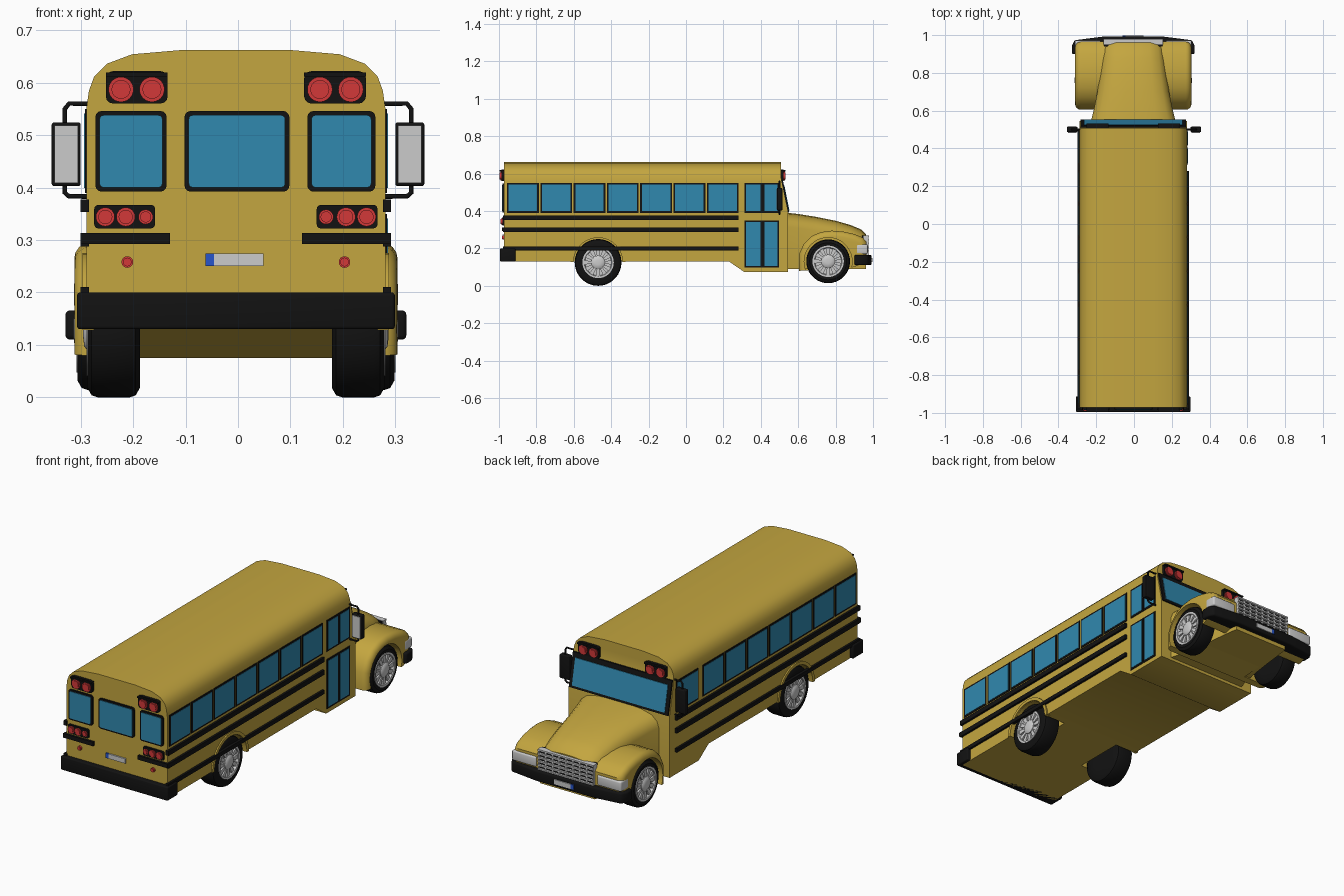
import bpy, bmesh, math
from math import sin, cos, pi

if "Cube" in bpy.data.objects:
    bpy.data.objects.remove(bpy.data.objects["Cube"])


def material(name, rgb):
    m = bpy.data.materials.new(name)
    m.diffuse_color = (*rgb, 1)
    m.use_nodes = True
    m.node_tree.nodes["Principled BSDF"].inputs["Base Color"].default_value = m.diffuse_color
    return m


YELLOW = material("yellow_paint", (0.55, 0.38, 0.05))
BLACK = material("black_rubber", (0.006, 0.006, 0.006))
GLASS = material("blue_glass", (0.03, 0.25, 0.43))
RED = material("red_lens", (0.65, 0.04, 0.04))
BLUE = material("plate_blue", (0.02, 0.09, 0.6))


def make(name, verts, faces, mat=None, bevel=0):
    me = bpy.data.meshes.new(name)
    me.from_pydata(verts, [], faces)
    bm = bmesh.new()
    bm.from_mesh(me)
    bmesh.ops.recalc_face_normals(bm, faces=bm.faces)
    if bevel:
        edges = [e for e in bm.edges if e.calc_face_angle(0) > 0.7]
        bmesh.ops.bevel(bm, geom=edges, offset=bevel, segments=3, profile=0.5, affect='EDGES')
    bm.to_mesh(me)
    bm.free()
    ob = bpy.data.objects.new(name, me)
    bpy.context.collection.objects.link(ob)
    if mat:
        me.materials.append(mat)
    return ob


def prism(name, pts, axis, a, b, mat=None, bevel=0):
    """Extrude a 2D outline along an axis from a to b."""
    put = {'x': lambda p, t: (t, p[0], p[1]), 'y': lambda p, t: (p[0], t, p[1]),
           'z': lambda p, t: (p[0], p[1], t)}[axis]
    n = len(pts)
    faces = [list(range(n)), list(range(n, 2 * n))]
    faces += [(i, (i + 1) % n, n + (i + 1) % n, n + i) for i in range(n)]
    return make(name, [put(p, t) for t in (a, b) for p in pts], faces, mat, bevel)


def rect(u0, u1, v0, v1, r=0):
    if not r:
        return [(u0, v0), (u1, v0), (u1, v1), (u0, v1)]
    corners = [(u1 - r, v1 - r), (u0 + r, v1 - r), (u0 + r, v0 + r), (u1 - r, v0 + r)]
    return [(c[0] + r * cos((q + k / 3) * pi / 2), c[1] + r * sin((q + k / 3) * pi / 2))
            for q, c in enumerate(corners) for k in range(4)]


def disc(u, v, r, n=24):
    return [(u + r * cos(2 * pi * i / n), v + r * sin(2 * pi * i / n)) for i in range(n)]


def box(name, x0, x1, y0, y1, z0, z1, mat=None, bevel=0):
    return prism(name, rect(x0, x1, y0, y1), 'z', z0, z1, mat, bevel)


def loft(name, halves, mat):
    """Skin symmetric half sections, listed bottom to top, along the bus."""
    rings = [h + [(-x, y, z) for x, y, z in reversed(h)] for h in halves]
    n = len(rings[0])
    faces = [(k * n + i, k * n + (i + 1) % n, (k + 1) * n + (i + 1) % n, (k + 1) * n + i)
             for k in range(len(rings) - 1) for i in range(n)]
    for base in (0, (len(rings) - 1) * n):
        faces += [(base + i, base + i + 1, base + n - 2 - i, base + n - 1 - i) for i in range(n // 2 - 1)]
    return make(name, [v for r in rings for v in r], faces, mat)


def cut_arches(ob, y, z, r):
    for s in (-1, 1):
        cutter = prism("arch_cutter", disc(y, z, r, 40), 'x', s * 0.165, s * 0.5)
        cutter.hide_render = True
        mod = ob.modifiers.new("arch", 'BOOLEAN')
        mod.operation, mod.object, mod.solver = 'DIFFERENCE', cutter, 'EXACT'
        bpy.context.view_layer.objects.active = ob
        bpy.ops.object.modifier_apply(modifier=mod.name)
        bpy.data.objects.remove(cutter)


def lathe(name, profile, s, y, z, mat=None, n=36):
    """Spin (radius, x) pairs round a wheel axle."""
    m = len(profile)
    verts = [(s * x, y + r * cos(2 * pi * i / n), z + r * sin(2 * pi * i / n))
             for i in range(n) for r, x in profile]
    faces = [(i * m + j, i * m + j + 1, (i + 1) % n * m + j + 1, (i + 1) % n * m + j)
             for i in range(n) for j in range(m - 1)]
    faces += [[i * m for i in range(n)], [i * m + m - 1 for i in range(n)]]
    return make(name, verts, faces, mat)


def tube(name, pts, r, mat):
    cu = bpy.data.curves.new(name, 'CURVE')
    cu.dimensions, cu.bevel_depth, cu.bevel_resolution = '3D', r, 2
    cu.use_fill_caps = True
    sp = cu.splines.new('POLY')
    sp.points.add(len(pts) - 1)
    for p, co in zip(sp.points, pts):
        p.co = (*co, 1)
    ob = bpy.data.objects.new(name, cu)
    bpy.context.collection.objects.link(ob)
    cu.materials.append(mat)


# Passenger body with lowered front skirt and raked windscreen
def section(y, zb, raked=False):
    half = [(.285, zb), (.285, .39), (.285, .55), (.28, .585), (.27, .612), (.246, .636), (.198, .654), (.105, .662)]
    return [(x, (.545 if z < .4 else .512 if z < .56 else .508) if raked else y, z) for x, z in half]


body = loft("bus_body", [section(-.972, .13), section(.23, .13), section(.31, .075), section(.5, .075),
                         section(0, .075, True)], YELLOW)
cut_arches(body, -.47, .125, .132)

# Hood
hood = []
for y, w, h in [(.53, .228, .392), (.6, .21, .384), (.7, .19, .368), (.8, .176, .348), (.88, .167, .325),
                (.935, .16, .302), (.962, .155, .275)]:
    hood.append([(w, y, .09), (w, y, h - .075), (w * .95, y, h - .045), (w * .82, y, h - .02),
                 (w * .55, y, h - .005), (w * .2, y, h)])
loft("hood", hood, YELLOW)

# Front fenders
fender = prism("front_fenders", [(.605, .08), (.605, .17), (.63, .225), (.67, .265), (.72, .287), (.78, .295),
                                 (.84, .29), (.9, .277), (.945, .258), (.965, .235), (.965, .13), (.9, .1)],
               'x', -.308, .308, YELLOW)
bm = bmesh.new()
bm.from_mesh(fender.data)
rim = [e for e in bm.edges if abs(e.verts[0].co.x - e.verts[1].co.x) < .01
       and max(v.co.z for v in e.verts) > .15]
bmesh.ops.bevel(bm, geom=rim, offset=.03, segments=4, profile=0.5, affect='EDGES')
bm.to_mesh(fender.data)
bm.free()
cut_arches(fender, .76, .13, .128)

# Wheels
for y, z, r, xo, label in [(-.47, .125, .125, .283, "rear"), (.76, .131, .117, .302, "front")]:
    xi = xo - (.1 if label == "rear" else .09)
    for s in (-1, 1):
        lathe(label + "_tyre", [(.07, xi), (r - .018, xi), (r - .004, xi + .008), (r, xi + .02), (r, xo - .02),
                                (r - .004, xo - .008), (r - .018, xo), (.082, xo - .002), (.078, xo - .02)],
              s, y, z, BLACK)
        lathe(label + "_rim", [(.084, xo - .012), (.084, xo + .002), (.074, xo + .002), (.068, xo - .018)], s, y, z)
        lathe(label + "_hub", [(.036, xo - .02), (.036, xo), (.028, xo + .006), (.012, xo + .008)], s, y, z, None, 20)
        for k in range(12):
            a = 2 * pi * k / 12
            pts = [(y + q * cos(a) - t * sin(a), z + q * sin(a) + t * cos(a))
                   for q, t in [(.03, -.006), (.076, -.012), (.076, .012), (.03, .006)]]
            prism(label + "_spoke", pts, 'x', s * (xo - .018), s * (xo - .003))

# Rear wheel arch lips
for s in (-1, 1):
    arc = [(-.47 + r * cos(a), .128 + r * sin(a)) for r, seq in ((.131, range(17)), (.147, range(16, -1, -1)))
           for a in [pi * k / 16 for k in seq]]
    prism("rear_arch_lip", arc, 'x', s * .27, s * .292, YELLOW)


def side_window(s, y0, y1, z0, z1, name="side_window"):
    prism(name + "_frame", rect(y0, y1, z0, z1), 'x', s * .28, s * .288, BLACK)
    prism(name + "_glass", rect(y0 + .009, y1 - .009, z0 + .009, z1 - .009), 'x', s * .282, s * .2895, GLASS)


# Side windows, entry door panes and stripes
for s in (-1, 1):
    for i in range(7):
        side_window(s, -.957 + i * .178, -.787 + i * .178, .39, .55)
    for z0, z1 in [(.353, .377), (.288, .312), (.19, .21)]:
        box("side_stripe", s * .28, s * .296, -.978, .28 if s > 0 else .5, z0, z1, BLACK)
side_window(-1, .315, .495, .39, .55, "driver_window")
for y0, y1 in [(.312, .408), (.41, .498)]:
    side_window(1, y0, y1, .39, .55, "door_upper")
    side_window(1, y0, y1, .097, .35, "door_lower")

# Rear windows
for x0, x1 in [(-.268, -.132), (-.098, .102), (.136, .266)]:
    prism("rear_window_frame", rect(x0, x1, .392, .546, .012), 'y', -.97, -.981, BLACK)
    prism("rear_window_glass", rect(x0 + .008, x1 - .008, .4, .538, .008), 'y', -.97, -.984, GLASS)

# Windscreen
for name, x, a, b, t, mat in [("windscreen_frame", .28, 0, 1, .007, BLACK), ("windscreen_glass", .262, .07, .86, .01, GLASS)]:
    p, q = [(.545 - .033 * k, .392 + .168 * k) for k in (a, b)]
    prism(name, [(p[0] - .01, p[1]), (p[0] + t, p[1]), (q[0] + t, q[1]), (q[0] - .01, q[1])], 'x', -x, x, mat)


def lamp(name, x, z, r, y, d):
    """Domed red lens facing along d in y."""
    prism(name, disc(x, z, r), 'y', y, y + d * .01, RED)
    prism(name + "_dome", disc(x, z, r * .75), 'y', y, y + d * .014, RED)


# Warning lamps, tail lamps and rear corner trim
for s in (-1, 1):
    for y, d in [(-.972, -1), (.508, 1)]:
        x0, x1 = sorted((s * .13, s * .248))
        prism("warning_lamp_panel", rect(x0, x1, .56, .622, .014), 'y', y - d * .01, y + d * .014, BLACK)
        box("warning_lamp_visor", x0, x1, min(y, y + d * .024), max(y, y + d * .024), .612, .619, BLACK)
        for x in (.16, .219):
            lamp("warning_lamp", s * x, .587, .024, y + d * .01, d)
    x0, x1 = sorted((s * .154, s * .27))
    prism("tail_lamp_panel", rect(x0, x1, .322, .367, .008), 'y', -.965, -.982, BLACK)
    for x, r in [(.172, .014), (.21, .018), (.249, .018)]:
        lamp("tail_lamp", s * x, .344, r, -.977, -1)
    lamp("rear_reflector", s * .207, .258, .011, -.97, -1)
    box("rear_stripe", *sorted((s * .126, s * .296)), -.984, -.965, .292, .313, BLACK)

# Bumpers
box("rear_bumper", -.303, .303, -.995, -.912, .13, .2, BLACK, .006)
right = [(.285, .9), (.325, .9), (.325, .945), (.31, .973), (.16, .992)]
prism("front_bumper", right + [(-x, y) for x, y in reversed(right)], 'z', .11, .166, BLACK, .009)

# Licence plates
for y0, y1 in [(-.98, -.968), (.985, .997)]:
    zc = .262 if y0 < 0 else .138
    box("licence_plate", -.042, .053, y0, y1, zc - .012, zc + .012)
    box("plate_band", -.058, -.042, y0, y1, zc - .012, zc + .012, BLUE)

# Grille and headlights
box("grille_back", -.155, .155, .94, .968, .165, .268, BLACK)
for i in range(6):
    z = .168 + i * .0195
    box("grille_bar", -.158, .158, .95, .979, z - .004, z + .004)
for i in range(9):
    x = -.154 + i * .0385
    box("grille_post", x - .004, x + .004, .95, .976, .166, .268)
for s in (-1, 1):
    box("headlight", *sorted((s * .172, s * .309)), .91, .972, .17, .222, None, .008)

# Door mirrors on tube brackets
for s in (-1, 1):
    x0, x1 = sorted((s * .3 + .004, s * .355 + .004))
    box("mirror_housing", x0, x1, .487, .515, .403, .524, BLACK, .004)
    box("mirror_face", x0 + .005, x1 - .005, .483, .49, .409, .518)
    for zs, ze, zm in [(.56, .55, .515), (.383, .39, .42)]:
        tube("mirror_bracket", [(s * .275, .5, zs), (s * .322 + .004, .5, zs), (s * .33 + .004, .5, ze),
                                (s * .33 + .004, .5, zm)], .0045, BLACK)

# Small sideways offset of the bus, then shading
for ob in bpy.data.objects:
    ob.location.x = -.004
    ob.select_set(ob.type == 'MESH')
bpy.context.view_layer.objects.active = body
bpy.ops.object.shade_smooth_by_angle(angle=math.radians(35))
